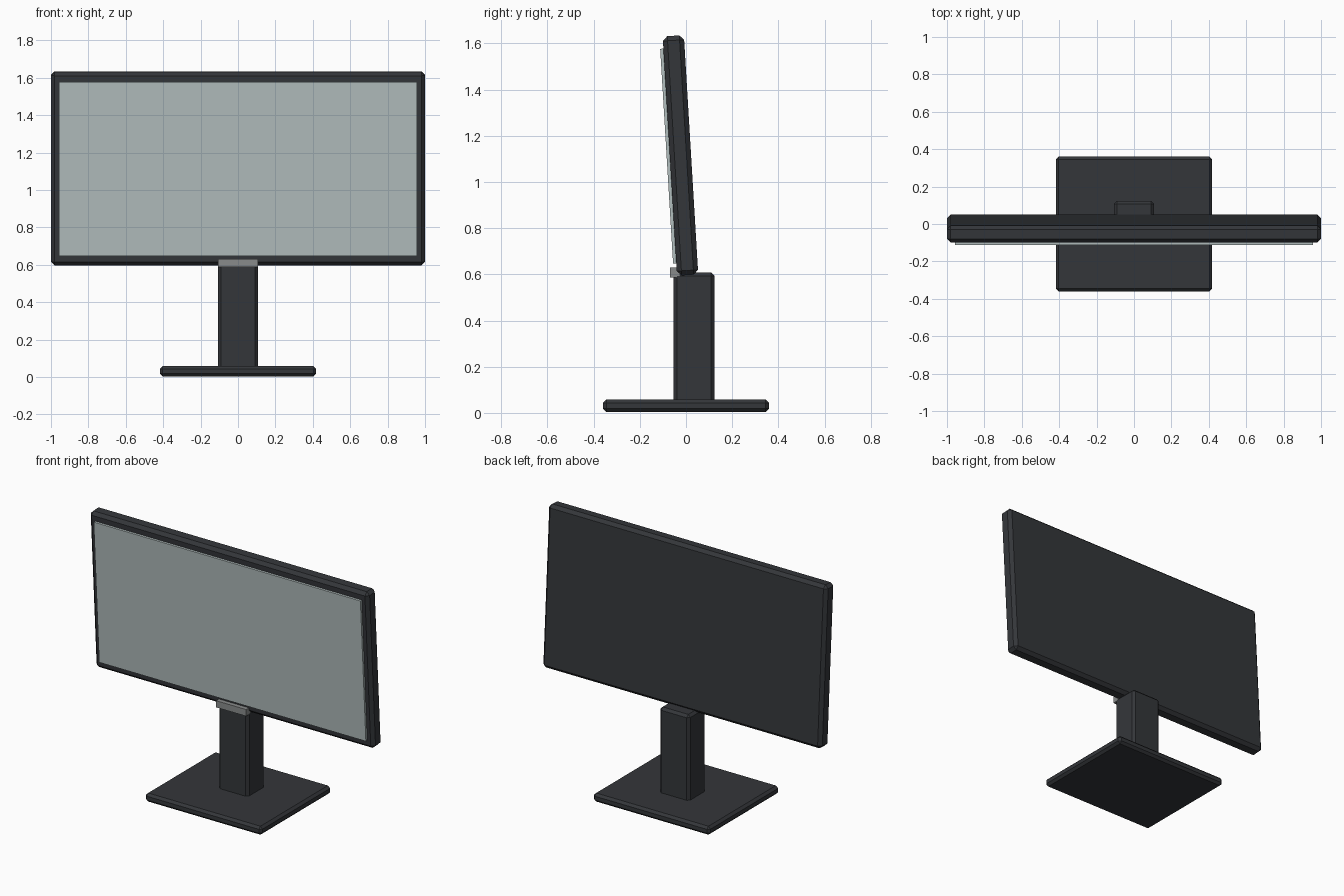
import bpy, bmesh
from mathutils import Matrix, Vector

if "Cube" in bpy.data.objects:
    bpy.data.objects.remove(bpy.data.objects["Cube"])

def material(name, color):
    m = bpy.data.materials.new(name)
    m.diffuse_color = color
    m.use_nodes = True
    m.node_tree.nodes["Principled BSDF"].inputs["Base Color"].default_value = m.diffuse_color
    return m

DARK = material("dark_plastic", (0.034, 0.037, 0.042, 1))
GLASS = material("pale_glass", (0.45, 0.52, 0.52, 0.6))
GREY = material("grey_trim", (0.25, 0.26, 0.26, 0.8))

def box(name, size, centre, mat, chamfer=0.0, frame=Matrix()):
    """Flat-faced box with an optional single-step chamfer."""
    bm = bmesh.new()
    bmesh.ops.create_cube(bm, size=1)
    bmesh.ops.scale(bm, vec=Vector(size), verts=bm.verts)
    if chamfer:
        bmesh.ops.bevel(bm, geom=bm.edges[:], offset=chamfer, segments=1,
                        affect='EDGES', clamp_overlap=True)
    bmesh.ops.recalc_face_normals(bm, faces=bm.faces)
    mesh = bpy.data.meshes.new(name)
    bm.to_mesh(mesh)
    bm.free()
    mesh.materials.append(mat)
    ob = bpy.data.objects.new(name, mesh)
    ob.matrix_world = frame @ Matrix.Translation(centre)
    bpy.context.collection.objects.link(ob)
    return ob

# Stand
box("base", (0.835, 0.72, 0.055), (0, 0, 0.0305), DARK, 0.015)
box("stand_column", (0.215, 0.178, 0.57), (0, 0.035, 0.324), DARK, 0.016)
box("front_clip", (0.215, 0.045, 0.043), (0, -0.0475, 0.6085), GREY)

# Display, leaning slightly forward
tilt = Matrix.Translation((0, -0.024, 1.115)) @ Matrix.Rotation(0.06, 4, 'X')
box("display_housing", (2.0, 0.092, 1.038), (0, 0, 0), DARK, 0.02, tilt)
box("screen", (1.912, 0.016, 0.932), (0, -0.052, 0), GLASS, 0, tilt)
